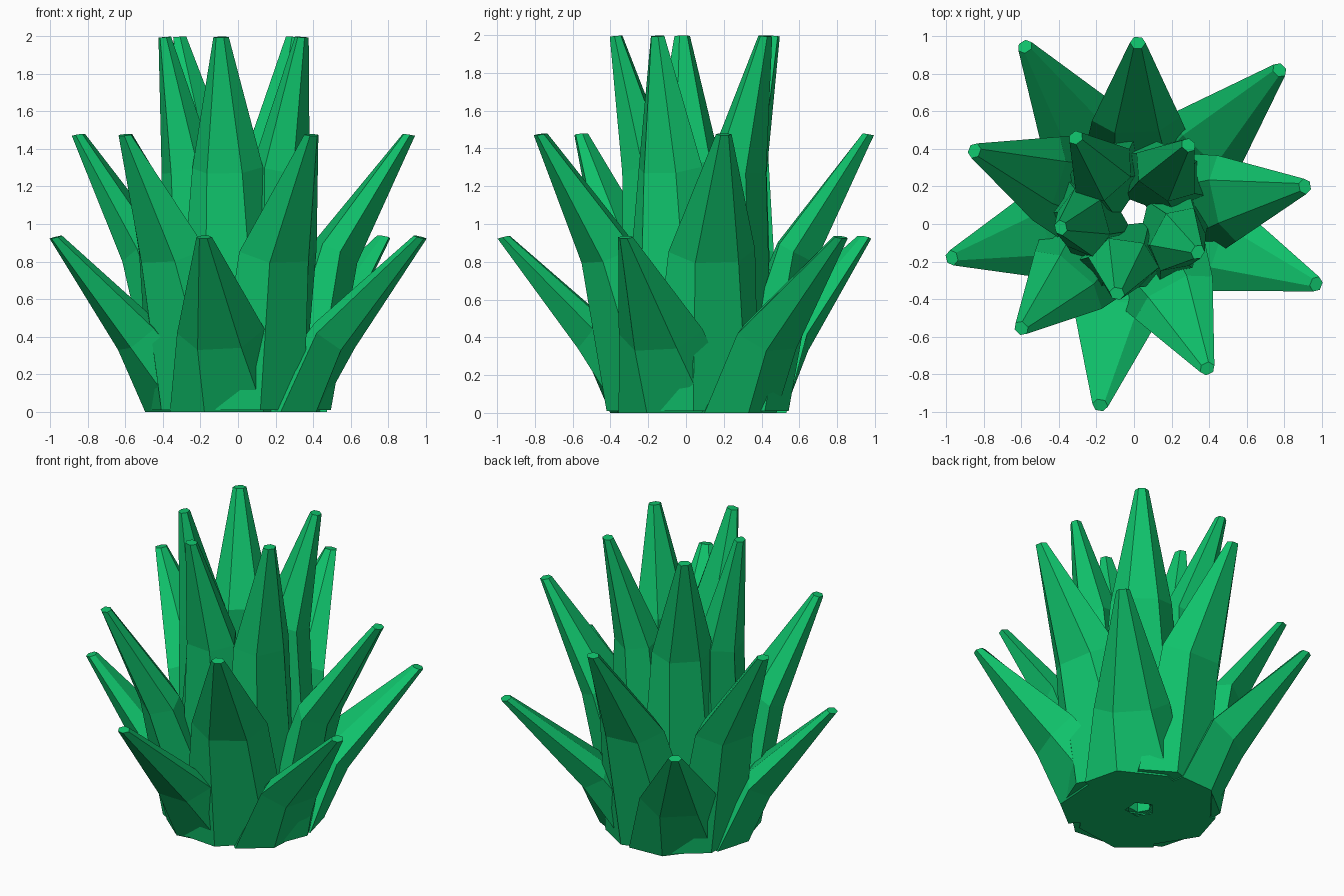
import bpy, bmesh
from math import sin, cos, radians, hypot
from mathutils import Vector

if "Cube" in bpy.data.objects:
    bpy.data.objects.remove(bpy.data.objects["Cube"])

mat = bpy.data.materials.new("leaf_green")
mat.diffuse_color = (0.005, 0.55, 0.15, 1)
mat.use_nodes = True
mat.node_tree.nodes["Principled BSDF"].inputs["Base Color"].default_value = mat.diffuse_color
CX, CY = 0.0, 0.06   # plant axis
SIDES = 6


def leaf(name, tip, tip_z, base, kink, tip_tilt):
    """Faceted tapering leaf: base ring, bent middle ring, small blunt tip.
    ring = (radius, z, outer thickness, inner thickness, half width, tilt, yaw)"""
    dx, dy = tip[0] - CX, tip[1] - CY
    r = hypot(dx, dy)
    out, side = Vector((dx / r, dy / r, 0)), Vector((-dy / r, dx / r, 0))
    bm = bmesh.new()
    rings = []
    for rad, z, outer, inner, width, tilt, yaw in (
            base, kink, (r, tip_z, 0.03, 0.03, 0.042, tip_tilt, 0)):
        t, y = radians(tilt), radians(yaw)
        across = out * cos(t) - Vector((0, 0, sin(t)))
        c = Vector((CX, CY, z)) + out * rad
        ring = []
        for k in range(SIDES):
            s = sin(radians(60 * k)) / 0.866
            u, v = width * cos(radians(60 * k)), s * (outer if s > 0 else inner)
            u, v = u * cos(y) + v * sin(y), v * cos(y) - u * sin(y)
            ring.append(bm.verts.new(c + side * u + across * v))
        rings.append(ring)
    for a, b in zip(rings, rings[1:]):
        for k in range(SIDES):
            n = (k + 1) % SIDES
            bm.faces.new((a[k], a[n], b[n], b[k]))
    bm.faces.new(rings[0][::-1])
    bm.faces.new(rings[-1])
    bmesh.ops.recalc_face_normals(bm, faces=bm.faces)
    me = bpy.data.meshes.new(name)
    bm.to_mesh(me)
    bm.free()
    me.materials.append(mat)
    bpy.context.collection.objects.link(bpy.data.objects.new(name, me))


# three tiers of five leaves, all rooted at the ground and overlapping like a pinwheel:
# tip positions, tip height, base ring, bent ring, tip tilt
tiers = {
    "outer_leaf": ([(-0.97, -0.18), (-0.18, -0.965), (0.97, -0.32), (0.775, 0.82), (-0.58, 0.945)],
                   0.93, (0.265, 0.0, 0.18, 0.18, 0.32, 0, 18),
                   (0.53, 0.43, 0.135, 0.07, 0.235, 45, 4), 15),
    "middle_leaf": ([(-0.85, 0.39), (-0.60, -0.555), (0.39, -0.77), (0.91, 0.20), (0.02, 0.965)],
                    1.475, (0.265, 0.01, 0.18, 0.18, 0.32, 0, 18),
                    (0.50, 0.86, 0.135, 0.08, 0.235, 28, 4), 10),
    "inner_leaf": ([(-0.31, 0.46), (0.29, 0.42), (0.34, -0.15), (-0.09, -0.37), (-0.39, -0.02)],
                   1.995, (0.24, 0.02, 0.17, 0.17, 0.30, 0, 18),
                   (0.27, 1.30, 0.125, 0.12, 0.19, 14, 4), 5),
}
for name, (tips, z, base, kink, tilt) in tiers.items():
    for i, tip in enumerate(tips):
        leaf(f"{name}_{i + 1}", tip, z, base, kink, tilt)
